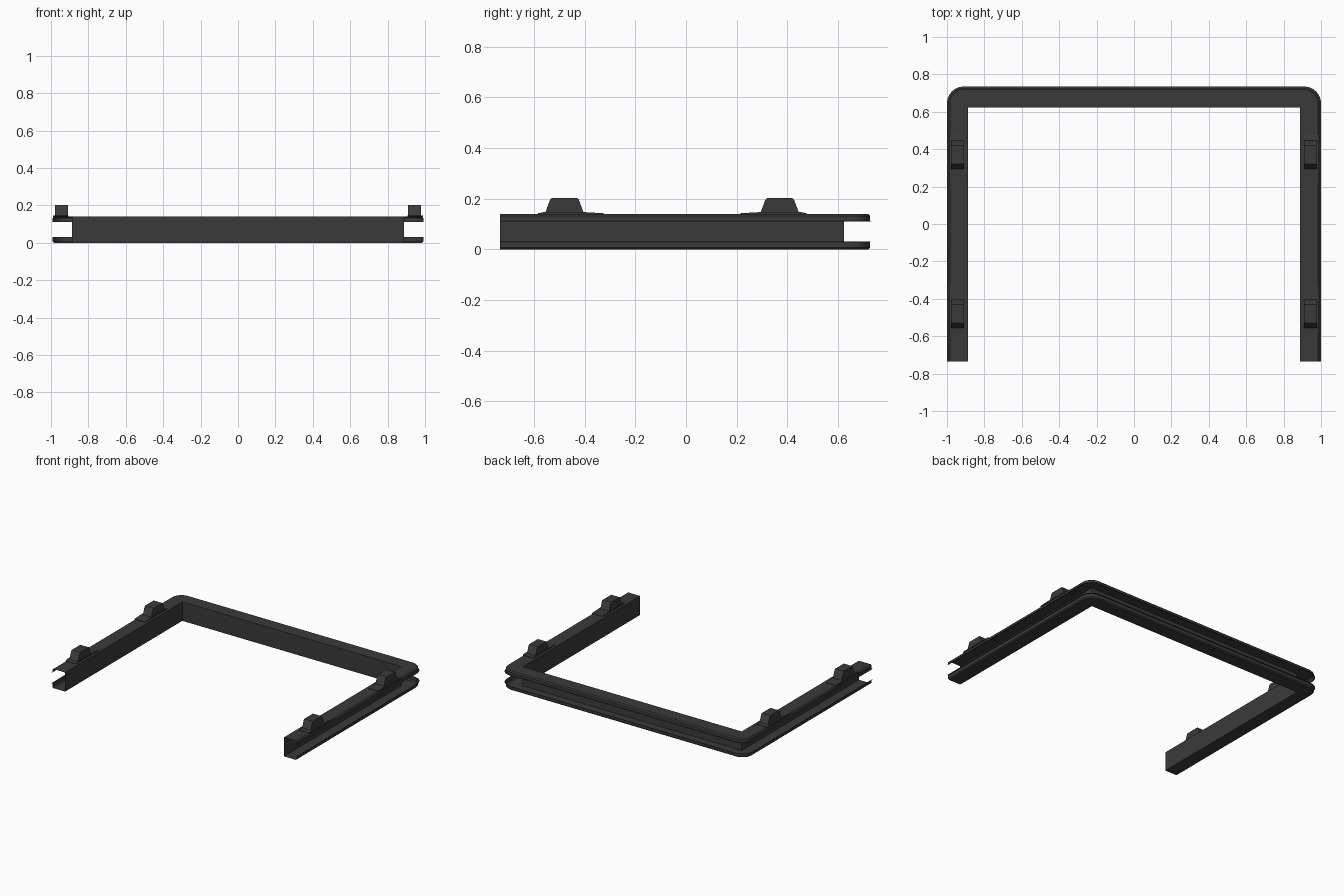
import bpy, bmesh, math

if "Cube" in bpy.data.objects:
    bpy.data.objects.remove(bpy.data.objects["Cube"])

mat = bpy.data.materials.new("dark_grey")
mat.diffuse_color = (0.042, 0.042, 0.042, 1)
mat.use_nodes = True
mat.node_tree.nodes["Principled BSDF"].inputs["Base Color"].default_value = mat.diffuse_color


def finish(name, bm):
    bmesh.ops.remove_doubles(bm, verts=bm.verts, dist=1e-5)
    bmesh.ops.recalc_face_normals(bm, faces=bm.faces)
    mesh = bpy.data.meshes.new(name)
    bm.to_mesh(mesh)
    bm.free()
    mesh.materials.append(mat)
    ob = bpy.data.objects.new(name, mesh)
    bpy.context.collection.objects.link(ob)
    bpy.context.view_layer.objects.active = ob
    ob.select_set(True)
    bpy.ops.object.shade_smooth_by_angle(angle=math.radians(30))
    ob.select_set(False)
    return ob


# Channel section: (inset from the outer outline, height), open to the outside
section = [(0, .032), (.008, .03), (.008, .008), (.016, 0), (.112, 0),
           (.112, .14), (.016, .14), (.008, .132), (.008, .112), (0, .11)]
HX, HY, R, STEPS = 1.0, 0.735, 0.09, 8


def outline(u):
    """U-shaped plan path inset by u, with rounded outer corners."""
    r = max(R - u, 0)
    cx, cy = HX - u - r, HY - u - r
    arc = [(cx + r * math.cos(a), cy + r * math.sin(a))
           for a in (math.pi / 2 * i / STEPS for i in range(STEPS + 1))]
    right = [(HX - u, -HY)] + arc
    return right + [(-x, y) for x, y in reversed(right)]


# U-shaped channel rail
bm = bmesh.new()
rows = [[bm.verts.new((x, y, z)) for x, y in outline(u)] for u, z in section]
for a, b in zip(rows, rows[1:]):
    for i in range(len(a) - 1):
        quad = [a[i], a[i + 1], b[i + 1], b[i]]
        if (a[i].co - a[i + 1].co).length < 1e-6:
            quad = [a[i], b[i + 1], b[i]]
        if (b[i].co - b[i + 1].co).length < 1e-6:
            if len(quad) == 3:
                continue
            quad = [a[i], a[i + 1], b[i]]
        bm.faces.new(quad)
finish("channel_rail", bm)


def prism(name, profile, x0, x1):
    """Extrude a (y, z) profile between two x positions."""
    bm = bmesh.new()
    f = bm.faces.new([bm.verts.new((x0, y, z)) for y, z in profile])
    res = bmesh.ops.extrude_face_region(bm, geom=[f])
    moved = [v for v in res["geom"] if isinstance(v, bmesh.types.BMVert)]
    bmesh.ops.translate(bm, verts=moved, vec=(x1 - x0, 0, 0))
    return finish(name, bm)


# Four raised clips, each a trapezoid lug on a thin foot plate
for s, side in ((-1, "left"), (1, "right")):
    for m, c, end in ((1, -.48, "front"), (-1, .37, "rear")):
        lug = [(-.08, .14), (-.074, .15), (-.057, .196), (-.05, .203),
               (.05, .203), (.057, .196), (.074, .15), (.08, .14)]
        prism(f"{side}_{end}_lug", [(c + y, z) for y, z in lug],
              s * .909, s * .978)
        foot = [(-.105, .138), (-.105, .143), (-.085, .147),
                (.085, .147), (.155, .143), (.155, .138)]
        prism(f"{side}_{end}_foot", [(c + m * y, z) for y, z in foot],
              s * .905, s * .99)
